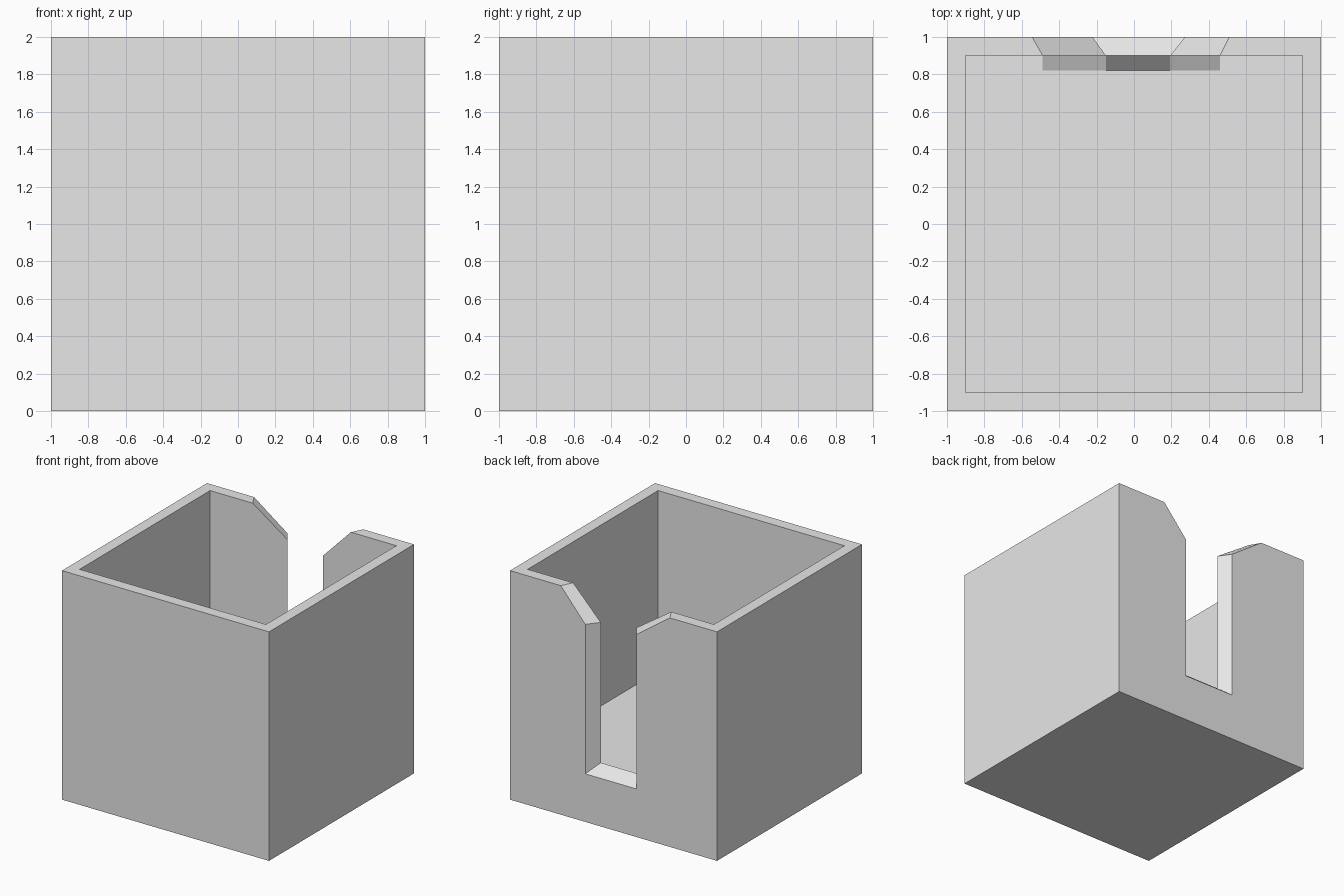
import bpy
import bmesh

cube = bpy.data.objects.get("Cube")
if cube:
    bpy.data.objects.remove(cube, do_unlink=True)

FLOOR, TOP, SILL = 0.42, 2.0, 0.5   # heights
OUT, IN, RAMP = 1.0, 0.9, 0.82      # outer face, inner face, foot of the sill ramp

bm = bmesh.new()
cache = {}


def vert(p):
    """Reuse a vertex so that neighbouring faces share edges."""
    if p not in cache:
        cache[p] = bm.verts.new(p)
    return cache[p]


def face(*points):
    bm.faces.new([vert(p) for p in points])


def at_y(profile, y):
    return [(x, y, z) for x, z in profile]


# Notch profiles on the outer and inner face of the back wall, from -x to +x
outer_notch = at_y([(-0.545, TOP), (-0.222, 1.77), (-0.222, FLOOR),
                    (0.273, FLOOR), (0.273, 1.725), (0.51, TOP)], OUT)
inner_notch = at_y([(-0.488, TOP), (-0.15, 1.77), (-0.15, SILL),
                    (0.193, SILL), (0.193, 1.725), (0.46, TOP)], IN)

# Rim and notch: one strip joining the outer and inner profiles
outer_rim = [(-OUT, OUT, TOP)] + outer_notch + [(OUT, OUT, TOP), (OUT, -OUT, TOP), (-OUT, -OUT, TOP)]
inner_rim = [(-IN, IN, TOP)] + inner_notch + [(IN, IN, TOP), (IN, -IN, TOP), (-IN, -IN, TOP)]
for i in range(len(outer_rim)):
    j = (i + 1) % len(outer_rim)
    face(outer_rim[i], outer_rim[j], inner_rim[j], inner_rim[i])

# Front and side walls, outside and inside
for r, z in ((OUT, 0.0), (IN, FLOOR)):
    corners = [(-r, r), (-r, -r), (r, -r), (r, r)]
    for (x1, y1), (x2, y2) in zip(corners, corners[1:]):
        face((x1, y1, z), (x2, y2, z), (x2, y2, TOP), (x1, y1, TOP))

# Back wall outside, and the underside
face((-OUT, OUT, 0.0), (-OUT, OUT, TOP), *outer_notch, (OUT, OUT, TOP), (OUT, OUT, 0.0))
face(*[(x, y, 0.0) for x, y in ((-OUT, -OUT), (-OUT, OUT), (OUT, OUT), (OUT, -OUT))])

# Back wall inside, on each side of the notch, with a ramp falling from the sill
ramp_x = [p[0] for p in (inner_notch[0], inner_notch[2], inner_notch[3], inner_notch[5])]
for side, part in ((-1, inner_notch[:3]), (1, inner_notch[:2:-1])):
    end, sill = part[0][0], part[2]
    face((side * IN, IN, FLOOR), (side * IN, IN, TOP), *part, (end, IN, FLOOR))
    face((end, IN, FLOOR), sill, (sill[0], RAMP, FLOOR), (end, RAMP, FLOOR))
    bm.edges.new((vert((end, IN, FLOOR)), vert((end, RAMP, FLOOR)))) if not bm.edges.get(
        (vert((end, IN, FLOOR)), vert((end, RAMP, FLOOR)))) else None
face(inner_notch[2], inner_notch[3], (ramp_x[2], RAMP, FLOOR), (ramp_x[1], RAMP, FLOOR))

# Floor, cut out around the ramp
face((-IN, IN, FLOOR), (-IN, -IN, FLOOR), (IN, -IN, FLOOR), (IN, IN, FLOOR),
     (ramp_x[3], IN, FLOOR), *[(x, RAMP, FLOOR) for x in reversed(ramp_x)],
     (ramp_x[0], IN, FLOOR))

bmesh.ops.recalc_face_normals(bm, faces=bm.faces)
mesh = bpy.data.meshes.new("notched_box")
bm.to_mesh(mesh)
bm.free()

grey = bpy.data.materials.new("light_grey")
grey.use_nodes = True
color = (0.8, 0.8, 0.8, 1.0)
grey.diffuse_color = color
grey.node_tree.nodes["Principled BSDF"].inputs["Base Color"].default_value = color
mesh.materials.append(grey)

box = bpy.data.objects.new("notched_box", mesh)
bpy.context.collection.objects.link(box)
